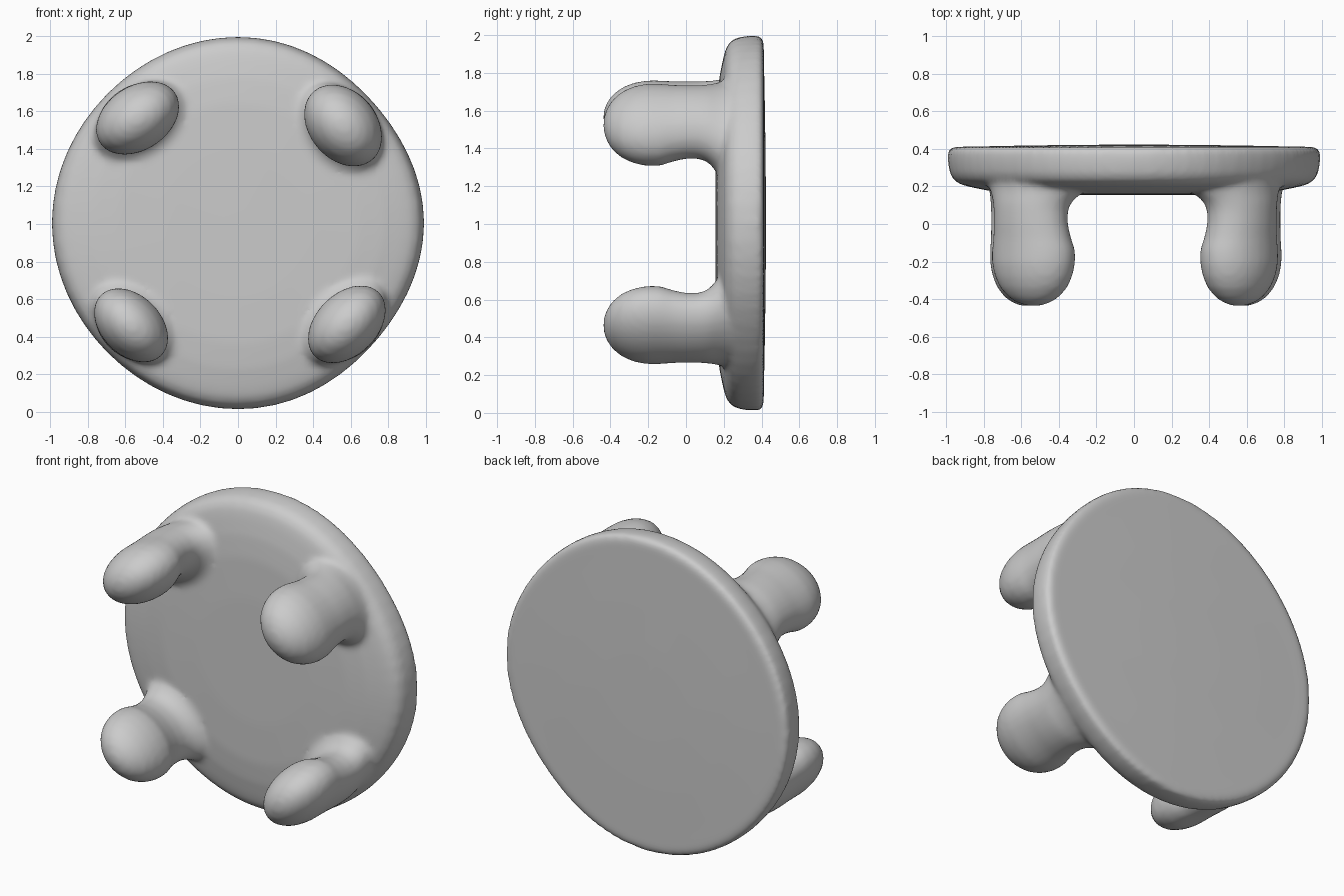
import bpy, bmesh, math

cube = bpy.data.objects.get("Cube")
if cube:
    bpy.data.objects.remove(cube, do_unlink=True)

grey = bpy.data.materials.new("plain grey")
grey.use_nodes = True
grey.diffuse_color = (0.6, 0.6, 0.6, 1)
grey.node_tree.nodes["Principled BSDF"].inputs["Base Color"].default_value = (0.6, 0.6, 0.6, 1)

SIDES = 64


def loft(name, rings):
    """Skin a list of closed rings and cap both ends."""
    bm = bmesh.new()
    loops = [[bm.verts.new(p) for p in ring] for ring in rings]
    for a, b in zip(loops, loops[1:]):
        n = len(a)
        for i in range(n):
            j = (i + 1) % n
            bm.faces.new((a[i], a[j], b[j], b[i]))
    bm.faces.new(loops[0])
    bm.faces.new(loops[-1])
    bmesh.ops.recalc_face_normals(bm, faces=bm.faces)
    mesh = bpy.data.meshes.new(name)
    bm.to_mesh(mesh)
    bm.free()
    mesh.materials.append(grey)
    obj = bpy.data.objects.new(name, mesh)
    bpy.context.collection.objects.link(obj)
    return obj


def disc_radius(t):
    # Nearly round hand-shaped outline, a little flatter on the +x diagonals
    return 0.992 - (0.012 + 0.018 * max(0, math.cos(t))) * math.sin(2 * t) ** 2


# Round seat: (radius factor, y) from the front face, round the rim, to the back
seat_profile = [(0.05, 0.155), (0.4, 0.156), (0.65, 0.163), (0.78, 0.177), (0.87, 0.195),
                (0.93, 0.21), (0.97, 0.235), (0.99, 0.27), (1.0, 0.33), (1.0, 0.385),
                (0.993, 0.405), (0.97, 0.411), (0.85, 0.413), (0.6, 0.418), (0.3, 0.422),
                (0.05, 0.423)]
seat_rings = []
for f, y in seat_profile:
    ring = []
    for i in range(SIDES):
        t = 2 * math.pi * i / SIDES
        r = f * disc_radius(t)
        ring.append((r * math.cos(t), y, 1.005 + r * math.sin(t)))
    seat_rings.append(ring)
seat = loft("stool", seat_rings)

# Leg sections: (y, size, shift outward), flared root to rounded tip
leg_sections = [(0.24, 1.26, -0.05), (0.19, 1.18, -0.035), (0.155, 1.08, -0.015),
                (0.12, 0.97, 0.01), (0.07, 0.91, 0.022), (0.0, 0.91, 0.022),
                (-0.07, 0.95, 0.012), (-0.14, 1.02, 0.0), (-0.21, 1.02, 0.0),
                (-0.28, 0.95, 0.0), (-0.34, 0.82, 0.0), (-0.39, 0.62, 0.0),
                (-0.42, 0.4, 0.0), (-0.435, 0.18, 0.0), (-0.438, 0.04, 0.0)]

# Legs: name, centre x, centre z, long and short half widths, tilt in degrees
legs = [("upper_right_leg", -0.535, 1.565, 0.237, 0.167, 34),
        ("upper_left_leg", 0.56, 1.525, 0.237, 0.177, -50),
        ("lower_right_leg", -0.57, 0.46, 0.225, 0.157, -45),
        ("lower_left_leg", 0.58, 0.465, 0.238, 0.162, 45)]

parts = [seat]
for name, cx, cz, long, short, tilt in legs:
    a = math.radians(tilt)
    d = math.hypot(cx, cz - 1)
    ux, uz = cx / d, (cz - 1) / d
    rings = []
    for y, s, shift in leg_sections:
        ring = []
        for i in range(32):
            t = 2 * math.pi * i / 32
            u, v = s * long * math.cos(t), s * short * math.sin(t)
            ring.append((cx + shift * ux + u * math.cos(a) - v * math.sin(a), y,
                         cz + shift * uz + u * math.sin(a) + v * math.cos(a)))
        rings.append(ring)
    parts.append(loft(name, rings))

# Fuse the legs into the seat and soften the joints
bpy.ops.object.select_all(action='DESELECT')
for part in parts:
    part.select_set(True)
bpy.context.view_layer.objects.active = seat
bpy.ops.object.join()
remesh = seat.modifiers.new("fuse", 'REMESH')
remesh.mode = 'VOXEL'
remesh.voxel_size = 0.018
remesh.use_smooth_shade = True
smooth = seat.modifiers.new("soften", 'SMOOTH')
smooth.factor = 0.5
smooth.iterations = 8
